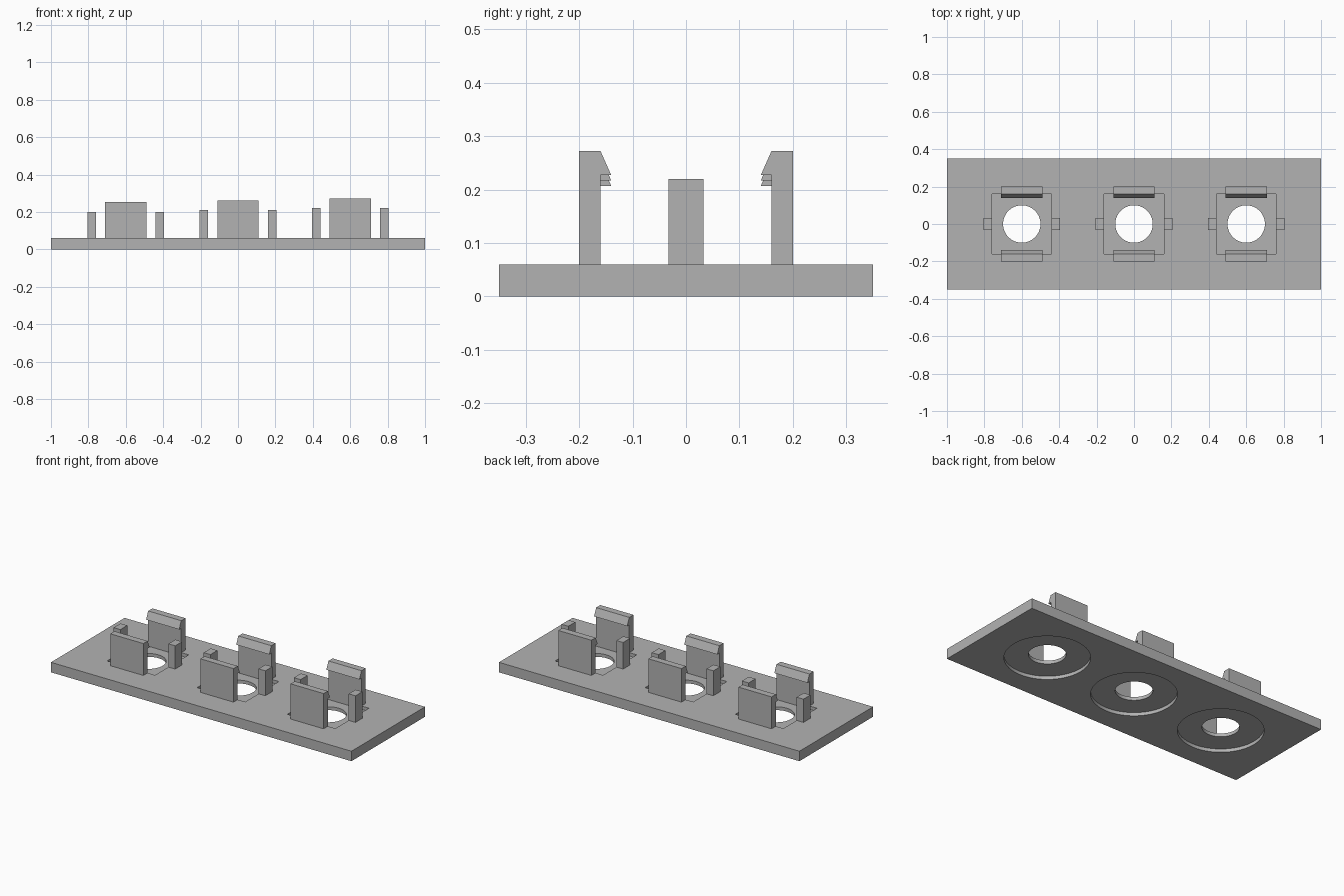
import bpy, bmesh, math

scene = bpy.context.scene
cube = bpy.data.objects.get("Cube")
if cube:
    bpy.data.objects.remove(cube, do_unlink=True)

grey = bpy.data.materials.new("light grey plastic")
grey.use_nodes = True
grey.diffuse_color = (0.45, 0.45, 0.45, 1)
grey.node_tree.nodes["Principled BSDF"].inputs["Base Color"].default_value = (0.45, 0.45, 0.45, 1)

THICK = 0.06    # plate thickness
RECESS = 0.02   # depth of the pockets above and below


def prism(name, outline, to_3d, low, high):
    """Extrude a 2D outline from low to high along the axis chosen by to_3d."""
    bm = bmesh.new()
    ends = [[bm.verts.new(to_3d(a, b, c)) for a, b in outline] for c in (low, high)]
    bm.faces.new(ends[0])
    bm.faces.new(ends[1])
    n = len(outline)
    for i in range(n):
        j = (i + 1) % n
        bm.faces.new((ends[0][i], ends[0][j], ends[1][j], ends[1][i]))
    bmesh.ops.recalc_face_normals(bm, faces=bm.faces)
    mesh = bpy.data.meshes.new(name)
    bm.to_mesh(mesh)
    bm.free()
    mesh.materials.append(grey)
    obj = bpy.data.objects.new(name, mesh)
    scene.collection.objects.link(obj)
    return obj


def along_z(a, b, c):
    return (a, b, c)


def along_x(a, b, c):
    return (c, a, b)


def rect(x, y, hx, hy):
    return [(x - hx, y - hy), (x + hx, y - hy), (x + hx, y + hy), (x - hx, y + hy)]


def circle(x, r, n=64):
    return [(x + r * math.cos(i * math.tau / n), r * math.sin(i * math.tau / n)) for i in range(n)]


def cut(target, cutter):
    mod = target.modifiers.new("cut", "BOOLEAN")
    mod.operation = "DIFFERENCE"
    mod.solver = "EXACT"
    mod.object = cutter
    bpy.context.view_layer.objects.active = target
    bpy.ops.object.modifier_apply(modifier=mod.name)
    bpy.data.objects.remove(cutter, do_unlink=True)


plate = prism("base_plate", rect(0, 0, 1, 0.35), along_z, 0, THICK)

for index, place in enumerate(("right", "middle", "left")):
    x = (index - 1) * 0.6
    rise = index * 0.01     # each holder is slightly taller than the last

    # Through hole, square pocket on top, round recess underneath
    cut(plate, prism("hole_cutter", circle(x, 0.1), along_z, -0.1, 0.1))
    cut(plate, prism("pocket_cutter", rect(x, 0, 0.16, 0.16), along_z, THICK - RECESS, 0.1))
    cut(plate, prism("recess_cutter", circle(x, 0.23), along_z, -0.1, RECESS))

    # Hooked clips at front and back
    top, lip = 0.252 + rise, 0.207 + rise
    hook = [(0.2, THICK), (0.2, top), (0.16, top), (0.14, lip), (0.16, lip), (0.16, THICK)]
    for side, sign in (("front", -1), ("back", 1)):
        outline = [(sign * y, z) for y, z in hook]
        prism(f"{place}_{side}_clip", outline, along_x, x - 0.11, x + 0.11)

    # Plain guide posts on both sides
    for side, sign in (("right", -1), ("left", 1)):
        prism(f"{place}_{side}_post", rect(x + sign * 0.1825, 0, 0.0225, 0.033),
              along_z, THICK, 0.2 + rise)

# Round walls smooth, all corners sharp
bpy.ops.object.select_all(action="DESELECT")
plate.select_set(True)
bpy.context.view_layer.objects.active = plate
bpy.ops.object.shade_smooth_by_angle(angle=math.radians(30))
